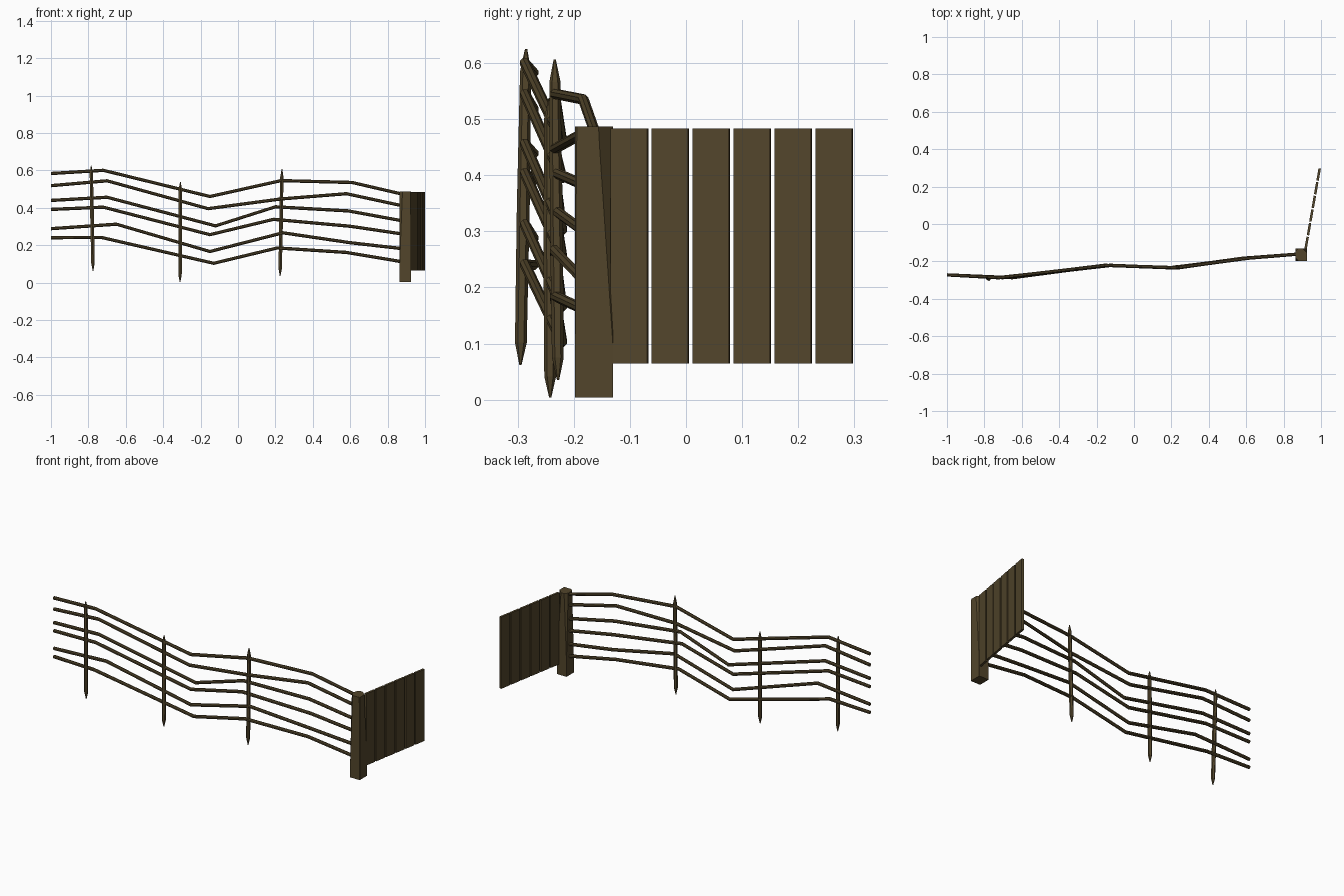
import bpy, bmesh, math
from mathutils import Vector

if "Cube" in bpy.data.objects:
    bpy.data.objects.remove(bpy.data.objects["Cube"])

wood = bpy.data.materials.new("dark_wood")
wood.diffuse_color = (0.085, 0.06, 0.024, 1)
wood.use_nodes = True
wood.node_tree.nodes["Principled BSDF"].inputs["Base Color"].default_value = wood.diffuse_color


def finish(name, bm):
    bmesh.ops.recalc_face_normals(bm, faces=bm.faces)
    me = bpy.data.meshes.new(name)
    bm.to_mesh(me)
    bm.free()
    me.materials.append(wood)
    ob = bpy.data.objects.new(name, me)
    bpy.context.collection.objects.link(ob)
    return ob


def loft(name, rings):
    """Skin a list of equal-sized vertex rings and cap both ends."""
    bm = bmesh.new()
    vs = [[bm.verts.new(p) for p in ring] for ring in rings]
    n = len(vs[0])
    for a, b in zip(vs, vs[1:]):
        for i in range(n):
            j = (i + 1) % n
            bm.faces.new((a[i], a[j], b[j], b[i]))
    bm.faces.new(vs[0][::-1])
    bm.faces.new(vs[-1])
    return finish(name, bm)


def ring(c, r, u, v, n):
    return [c + r * (math.cos(t) * u + math.sin(t) * v)
            for t in (math.tau * (i + 0.5) / n for i in range(n))]


# bent horizontal rails: (x, z) bends, with y following the fence line
bend_y = [-0.272, -0.287, -0.221, -0.234, -0.183, -0.16]
rails = [
    [(-1, .583), (-.72, .600), (-.15, .460), (.23, .545), (.61, .535), (.89, .470)],
    [(-1, .518), (-.70, .544), (-.16, .395), (.23, .447), (.58, .475), (.89, .408)],
    [(-1, .439), (-.70, .456), (-.12, .303), (.20, .405), (.59, .383), (.89, .328)],
    [(-1, .391), (-.72, .403), (-.15, .256), (.19, .338), (.60, .301), (.89, .258)],
    [(-1, .288), (-.65, .312), (-.15, .166), (.24, .266), (.60, .213), (.89, .180)],
    [(-1, .240), (-.73, .241), (-.13, .103), (.21, .185), (.58, .161), (.89, .109)],
]
Y, Z = Vector((0, 1, 0)), Vector((0, 0, 1))
for k, pts in enumerate(rails):
    loft(f"rail_{k + 1}",
         [ring(Vector((x, y, z)), 0.0095, Y, Z, 8) for (x, z), y in zip(pts, bend_y)])

# pointed stakes: bottom and top points
X = Vector((1, 0, 0))
stakes = [((-.775, -.295, .062), (-.785, -.285, .625)),
          ((-.310, -.242, .004), (-.308, -.243, .538)),
          ((.225, -.228, .035), (.235, -.234, .606))]
profile = [(0, .002), (.07, .0105), (.5, .0115), (.93, .010), (1, .002)]
for k, (a, b) in enumerate(stakes):
    a, b = Vector(a), Vector(b)
    loft(f"stake_{k + 1}", [ring(a.lerp(b, t), r, X, Y, 6) for t, r in profile])


# gate post: square foot, corners hewn away towards the top
def post_ring(z, cuts):
    hx, hy, out = 0.031, 0.034, []
    for k, (sx, sy) in enumerate([(-1, -1), (1, -1), (1, 1), (-1, 1)]):
        c = max(cuts[k], 0.0005)
        p = [(sx * hx, sy * (hy - c)), (sx * (hx - c), sy * hy)]
        out += [(0.895 + x, -0.164 + y, z) for x, y in (p if sx * sy > 0 else p[::-1])]
    return out


loft("gate_post", [post_ring(0.004, (0, 0, 0, 0)),
                   post_ring(0.10, (0, 0, 0, 0)),
                   post_ring(0.45, (.014, .003, .024, .014)),
                   post_ring(0.487, (.016, .004, .026, .016))])

# gate planks, side by side along a slanted line
start, end = Vector((0.917, -0.135, 0.274)), Vector((0.993, 0.298, 0.274))
d = (end - start).normalized()
pitch = (end - start).length / 5.93
for k in range(6):
    bm = bmesh.new()
    bmesh.ops.create_cube(bm, size=1)
    bmesh.ops.scale(bm, vec=(pitch * 0.885, 0.013, 0.419), verts=bm.verts)
    ob = finish(f"gate_plank_{k + 1}", bm)
    ob.location = start + d * pitch * (k + 0.47)
    ob.rotation_euler.z = math.atan2(d.y, d.x)
